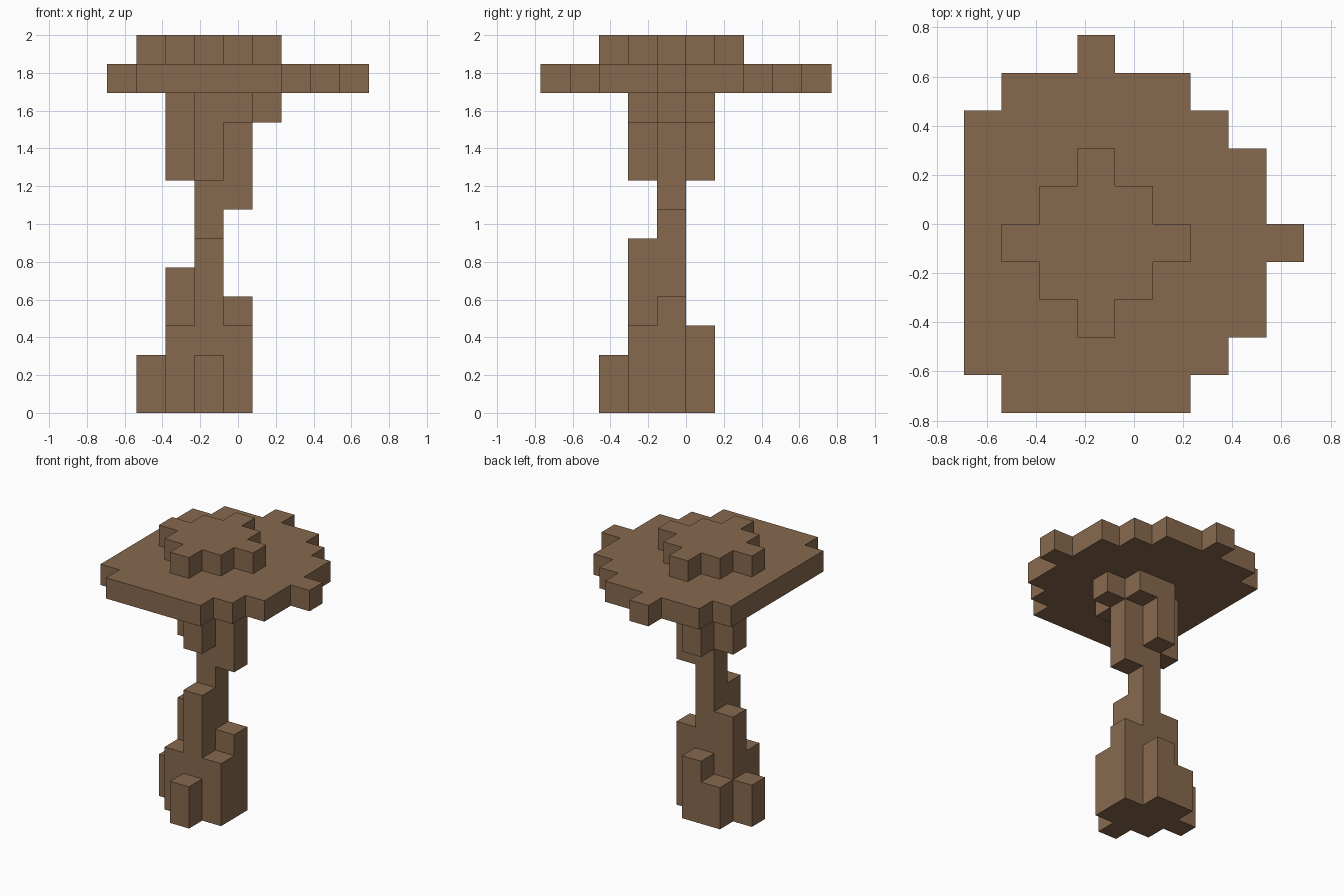
import bpy
import bmesh
from mathutils import Vector

default = bpy.data.objects.get("Cube")
if default:
    bpy.data.objects.remove(default)

# Block size and the corner of the block grid
UNIT = 2 / 13
ORIGIN = Vector((-4.5, -5, 0))

brown = bpy.data.materials.new("brown")
colour = (0.242, 0.141, 0.077, 1)
brown.diffuse_color = colour
brown.use_nodes = True
brown.node_tree.nodes["Principled BSDF"].inputs["Base Color"].default_value = colour


def slab(first_row, spans, level):
    """One layer of blocks: each row runs from the first to the last x edge."""
    return {(i, first_row + n, level)
            for n, (a, b) in enumerate(spans) for i in range(a, b)}


def columns(heights):
    """Upright columns of blocks, given as (x, y): (bottom, top)."""
    return {(i, j, k) for (i, j), (a, b) in heights.items() for k in range(a, b)}


parts = {
    # Wide flat cap with stepped rim
    "cap_brim": slab(0, [(1, 6), (0, 7), (0, 8), (0, 8), (0, 9),
                         (0, 8), (0, 8), (0, 7), (1, 6), (3, 4)], 11),
    # Diamond-shaped raised top
    "cap_crown": slab(2, [(3, 4), (2, 5), (1, 6), (2, 5), (3, 4)], 12),
    # Stem core and its flare under the cap
    "upper_stem": columns({(3, 4): (6, 11), (4, 4): (7, 11), (2, 4): (8, 11),
                           (3, 3): (8, 11), (3, 5): (8, 11), (4, 3): (10, 11),
                           (4, 5): (10, 11), (5, 4): (10, 11)}),
    # Stepped foot of the stem
    "stem_base": columns({(3, 4): (0, 6), (3, 3): (0, 6), (2, 4): (0, 5),
                          (4, 4): (0, 4), (2, 3): (0, 3), (4, 3): (0, 3),
                          (3, 5): (0, 3), (2, 5): (0, 2), (3, 2): (0, 2),
                          (1, 4): (0, 2)}),
}
filled = set().union(*parts.values())


def build(name, cells):
    """Make the outer faces of a set of blocks, merged into flat panels."""
    bm = bmesh.new()
    for cell in sorted(cells):
        centre = Vector(cell) + Vector((0.5, 0.5, 0.5))
        for axis in range(3):
            for sign in (-1, 1):
                normal = Vector((0, 0, 0))
                normal[axis] = sign
                if tuple(int(c + n) for c, n in zip(cell, normal)) in filled:
                    continue
                u = Vector((0, 0, 0))
                u[(axis + 1) % 3] = 0.5
                v = normal.cross(u)
                mid = centre + normal / 2 + ORIGIN
                bm.faces.new([bm.verts.new((mid + c) * UNIT)
                              for c in (-u - v, u - v, u + v, v - u)])
    bmesh.ops.remove_doubles(bm, verts=bm.verts, dist=UNIT / 100)
    bmesh.ops.dissolve_limit(bm, angle_limit=0.01, verts=bm.verts, edges=bm.edges)
    mesh = bpy.data.meshes.new(name)
    bm.to_mesh(mesh)
    bm.free()
    mesh.materials.append(brown)
    bpy.context.collection.objects.link(bpy.data.objects.new(name, mesh))


for part_name, part_cells in parts.items():
    build(part_name, part_cells)
